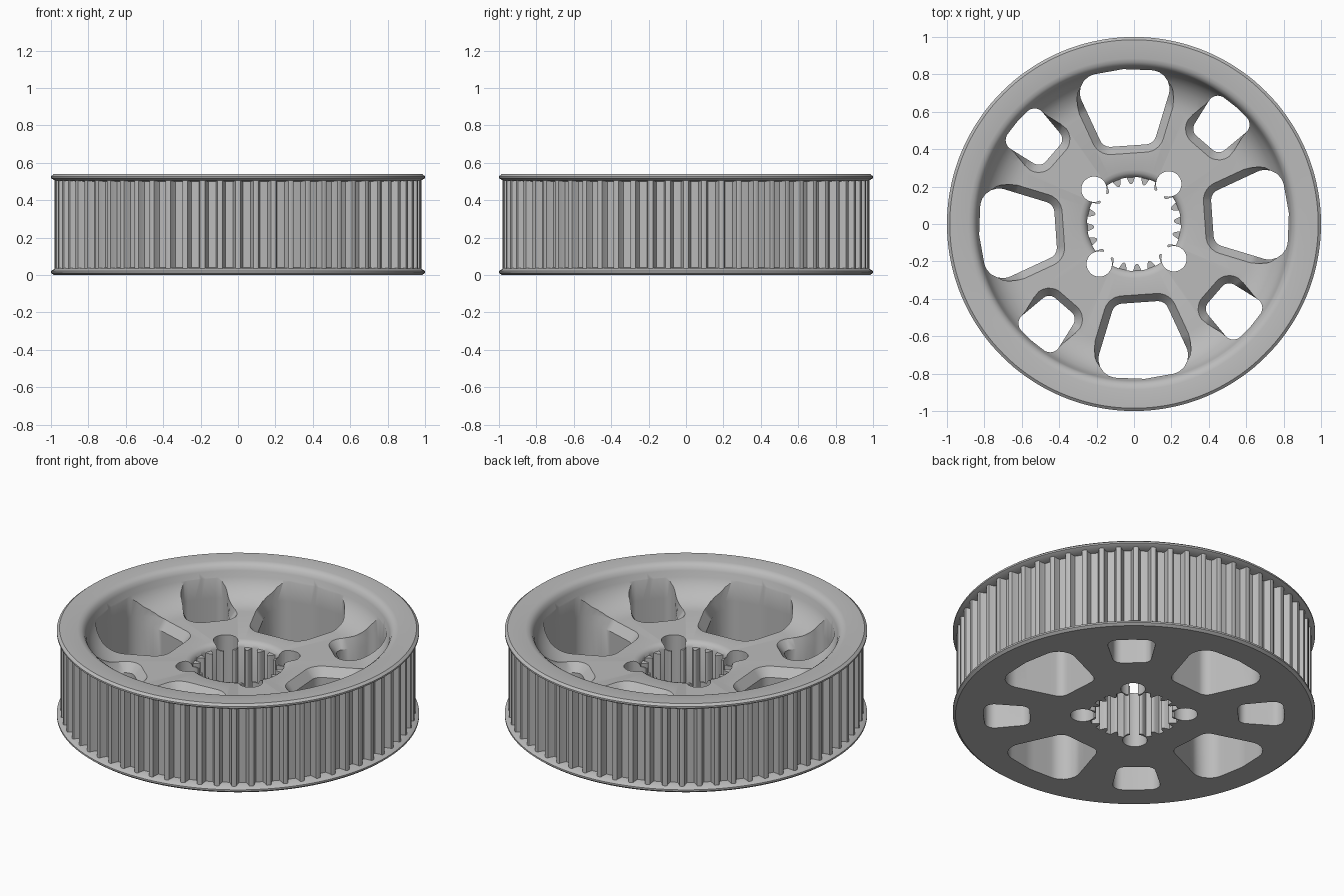
import bpy, bmesh, math
from mathutils import Vector

cube = bpy.data.objects.get("Cube")
if cube:
    bpy.data.objects.remove(cube, do_unlink=True)

HEIGHT, FLOOR, TURN = 0.54, 0.34, math.radians(4)

grey = bpy.data.materials.new("machined_grey")
grey.use_nodes = True
grey.diffuse_color = (0.5, 0.5, 0.5, 1)
grey.node_tree.nodes["Principled BSDF"].inputs["Base Color"].default_value = (0.5, 0.5, 0.5, 1)


def loft(name, rings, cyclic=False):
    """Skin a stack of equal-length rings; cap the ends unless cyclic."""
    bm = bmesh.new()
    loops = [[bm.verts.new(p) for p in ring] for ring in rings]
    n = len(loops[0])
    pairs = list(zip(loops, loops[1:]))
    if cyclic:
        pairs.append((loops[-1], loops[0]))
    else:
        bm.faces.new(loops[0][::-1])
        bm.faces.new(loops[-1])
    for a, b in pairs:
        for i in range(n):
            j = (i + 1) % n
            bm.faces.new((a[i], a[j], b[j], b[i]))
    bmesh.ops.recalc_face_normals(bm, faces=bm.faces)
    mesh = bpy.data.meshes.new(name)
    bm.to_mesh(mesh)
    bm.free()
    mesh.materials.append(grey)
    obj = bpy.data.objects.new(name, mesh)
    bpy.context.collection.objects.link(obj)
    return obj


def polar_ring(radius_at, z, n, turn=0.0):
    ring = []
    for i in range(n):
        a = math.tau * i / n
        r = radius_at(a)
        ring.append((r * math.cos(a + turn), r * math.sin(a + turn), z))
    return ring


def circle(r, z, n=144):
    return polar_ring(lambda a: r, z, n)


def at_height(points, z, angle):
    c, s = math.cos(angle), math.sin(angle)
    return [(p.x * c - p.y * s, p.x * s + p.y * c, z) for p in points]


def rounded(corners, steps=7):
    """Round each (x, y, radius) corner, then split the long edges."""
    pts = []
    for i, (x, y, rad) in enumerate(corners):
        p = Vector((x, y))
        if not rad:
            pts.append(p)
            continue
        d0 = (Vector(corners[i - 1][:2]) - p).normalized()
        d1 = (Vector(corners[(i + 1) % len(corners)][:2]) - p).normalized()
        half = d0.angle(d1) / 2
        centre = p + (d0 + d1).normalized() * rad / math.sin(half)
        start = p + d0 * rad / math.tan(half) - centre
        end = p + d1 * rad / math.tan(half) - centre
        for k in range(steps + 1):
            pts.append(centre + start.lerp(end, k / steps).normalized() * rad)
    out = []
    for a, b in zip(pts, pts[1:] + pts[:1]):
        cuts = max(1, int((b - a).length / 0.03))
        out += [a.lerp(b, k / cuts) for k in range(cuts)]
    return out


def window_cutter(name, angle, inner, half_in, outer, half_out, r_in, r_out):
    """Spoke window with a chamfer that fades out towards the rim."""
    corners = [(inner, -half_in, r_in), (outer, -half_out, r_out), (0.83, 0, 0),
               (outer, half_out, r_out), (inner, half_in, r_in)]
    base = rounded(corners)
    wide = []
    for i, p in enumerate(base):
        t = base[(i + 1) % len(base)] - base[i - 1]
        fade = min(1, max(0, (0.75 - p.x) / 0.12))
        wide.append(p + Vector((t.y, -t.x)).normalized() * 0.042 * fade)
    return loft(name, [at_height(base, -0.1, angle), at_height(base, FLOOR - 0.05, angle),
                       at_height(wide, FLOOR + 0.001, angle), at_height(wide, 0.7, angle)])


# Wheel body: flanges, belt core, rounded lip, dished floor, eased bore edge
profile = [(0.985, 0), (1, 0.012), (1, 0.022), (0.975, 0.037), (0.93, 0.04),
           (0.93, 0.5), (0.975, 0.503), (1, 0.518), (1, 0.528), (0.985, HEIGHT),
           (0.885, HEIGHT), (0.865, 0.535), (0.848, 0.522), (0.838, 0.5),
           (0.83, 0.465), (0.812, 0.43), (0.786, 0.398), (0.752, 0.371),
           (0.712, 0.352), (0.68, 0.344), (0.645, FLOOR), (0.29, FLOOR),
           (0.272, 0.335), (0.258, 0.325), (0.25, 0.308)]
wheel = loft("wheel_body", [circle(r, z) for r, z in profile])

# Cutters: four large windows, four small windows, splined bore, corner holes
cutters = []
for k in range(4):
    a = TURN + k * math.pi / 2
    b = a + math.pi / 4
    cutters.append(window_cutter("large_window_cutter", a, 0.42, 0.135, 0.80, 0.28, 0.06, 0.1))
    cutters.append(window_cutter("small_window_cutter", b, 0.575, 0.1, 0.822, 0.14, 0.05, 0.055))
    hole = [Vector((0.283 + x, y)) for x, y, z in circle(0.068, 0, 28)]
    cutters.append(loft("corner_hole_cutter", [at_height(hole, z, b) for z in (-0.1, 0.7)]))


def spline_radius(a):
    pitch = math.tau / 20
    d = abs((a + pitch / 2) % pitch - pitch / 2) / 0.075
    return 0.251 - 0.038 * math.sqrt(max(0, 1 - d * d))


cutters.append(loft("bore_cutter", [polar_ring(spline_radius, z, 360, TURN) for z in (-0.1, 0.7)]))

bpy.context.view_layer.objects.active = wheel
for cutter in cutters:
    cutter.hide_render = True
    mod = wheel.modifiers.new("cut", 'BOOLEAN')
    mod.operation = 'DIFFERENCE'
    mod.solver = 'EXACT'
    mod.object = cutter
    bpy.ops.object.modifier_apply(modifier=mod.name)
    bpy.data.objects.remove(cutter, do_unlink=True)

# Belt teeth: slim rounded ridges between the flanges
TEETH = 64


def tooth_radius(a):
    f = (a * TEETH / math.tau + 0.5) % 1 - 0.5
    t = min(1, max(0, (abs(f) - 0.12) / 0.16))
    return 0.98 - 0.04 * t * t * (3 - 2 * t)


n = TEETH * 14
belt_teeth = loft("belt_teeth", [circle(0.9, 0.025, n), polar_ring(tooth_radius, 0.025, n),
                                 polar_ring(tooth_radius, 0.515, n), circle(0.9, 0.515, n)], cyclic=True)

# Smooth shading with crisp edges
bpy.ops.object.select_all(action='DESELECT')
for obj in (wheel, belt_teeth):
    obj.select_set(True)
bpy.context.view_layer.objects.active = wheel
bpy.ops.object.shade_smooth_by_angle(angle=math.radians(32))
